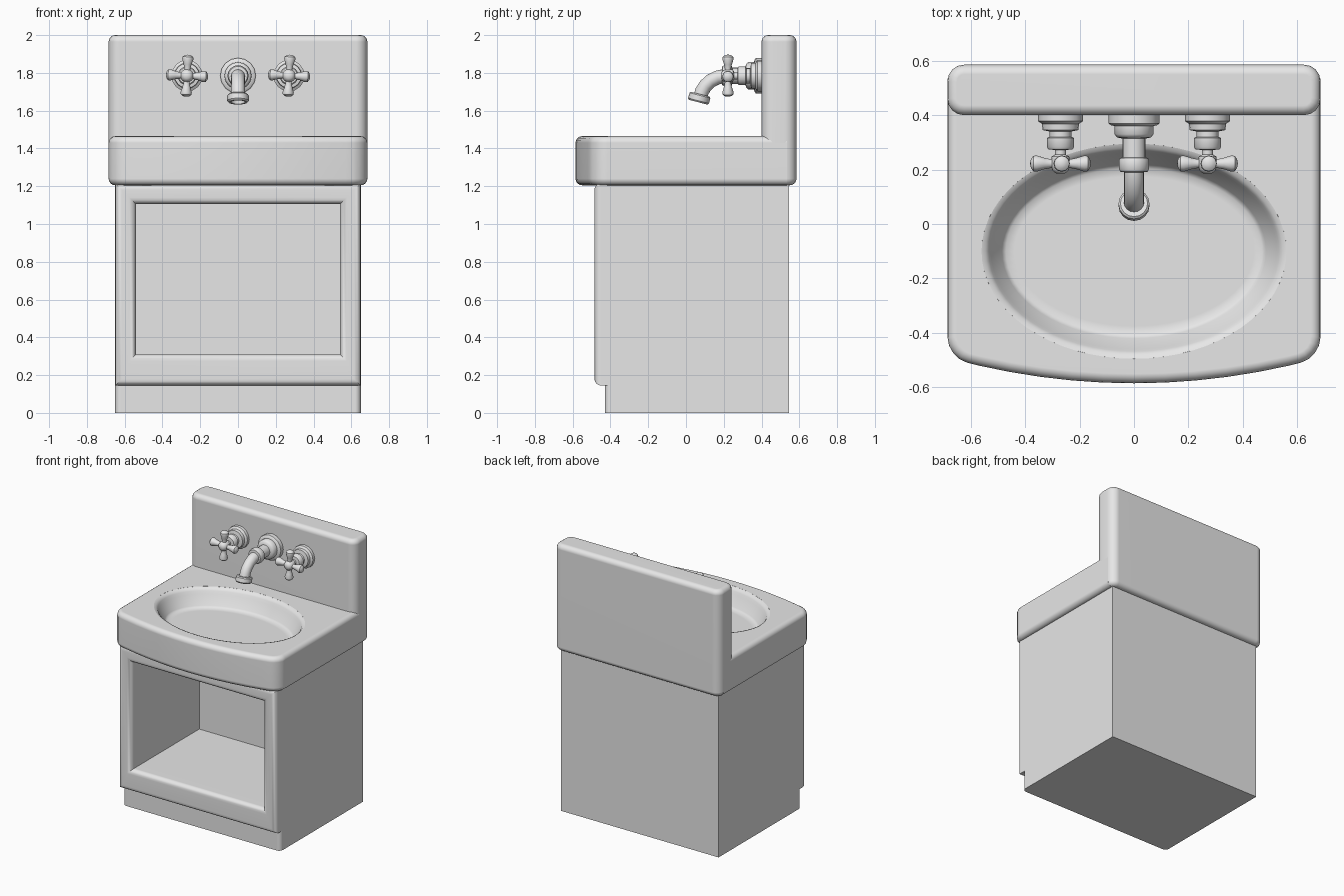
import bpy, bmesh, math
from mathutils import Matrix, Vector

if "Cube" in bpy.data.objects:
    bpy.data.objects.remove(bpy.data.objects["Cube"])

GREY = (0.8, 0.8, 0.8, 1)
mat = bpy.data.materials.new("plain grey")
mat.use_nodes = True
mat.diffuse_color = GREY
mat.node_tree.nodes["Principled BSDF"].inputs["Base Color"].default_value = GREY


def finish(name, bm, weighted=False):
    bmesh.ops.recalc_face_normals(bm, faces=bm.faces)
    mesh = bpy.data.meshes.new(name)
    bm.to_mesh(mesh)
    bm.free()
    mesh.materials.append(mat)
    ob = bpy.data.objects.new(name, mesh)
    bpy.context.collection.objects.link(ob)
    activate(ob)
    bpy.ops.object.shade_smooth_by_angle(angle=math.radians(40))
    if weighted:
        ob.modifiers.new("even shading", "WEIGHTED_NORMAL").keep_sharp = True
    return ob


def activate(ob):
    bpy.ops.object.select_all(action="DESELECT")
    ob.select_set(True)
    bpy.context.view_layer.objects.active = ob


def bevel(bm, edges, size, segments=4):
    bmesh.ops.bevel(bm, geom=edges, offset=size, segments=segments,
                    profile=0.5, affect="EDGES", clamp_overlap=True)


def rounded_prism(name, outline, z0, z1, corner, edge, back_round=True, weighted=True):
    """Upright prism with rounded corners, then rounded top and bottom rims."""
    bm = bmesh.new()
    base = bm.faces.new([bm.verts.new((x, y, z0)) for x, y in outline])
    back = max(y for x, y in outline) - 0.001
    top = bmesh.ops.extrude_face_region(bm, geom=[base])["geom"]
    bmesh.ops.translate(bm, vec=(0, 0, z1 - z0),
                        verts=[v for v in top if isinstance(v, bmesh.types.BMVert)])
    bmesh.ops.recalc_face_normals(bm, faces=bm.faces)
    upright = [e for e in bm.edges
               if abs(e.verts[0].co.z - e.verts[1].co.z) > 0.01
               and e.calc_face_angle() > 0.6
               and (back_round or e.verts[0].co.y < back)]
    bevel(bm, upright, corner)
    if edge:
        rims = [e for e in bm.edges
                if abs(e.verts[0].co.z - e.verts[1].co.z) < 0.001
                and (back_round or min(v.co.y for v in e.verts) < back)]
        bevel(bm, rims, edge)
    return finish(name, bm, weighted)


def rings_mesh(rings):
    """Skin a stack of closed rings and cap both ends."""
    bm = bmesh.new()
    loops = [[bm.verts.new(p) for p in ring] for ring in rings]
    n = len(loops[0])
    for a, b in zip(loops, loops[1:]):
        for i in range(n):
            j = (i + 1) % n
            bm.faces.new((a[i], a[j], b[j], b[i]))
    bm.faces.new(loops[0])
    bm.faces.new(loops[-1])
    return bm


def ellipse(rx, ry, z, n):
    steps = [math.tau * i / n for i in range(n)]
    return [Vector((rx * math.cos(a), ry * math.sin(a), z)) for a in steps]


def lathe(name, profile, matrix, n=16):
    bm = rings_mesh([ellipse(r, r, t, n) for r, t in profile])
    bm.transform(matrix)
    return finish(name, bm)


def box_outline(x, y0, y1):
    return [(-x, y0), (x, y0), (x, y1), (-x, y1)]


# Cabinet plinth
rounded_prism("plinth", box_outline(0.65, -0.43, 0.545), 0, 0.2, 0.03, 0, False)

# Cabinet body with an open compartment at the front
bm = bmesh.new()
bmesh.ops.create_cube(bm, size=1)
for v in bm.verts:
    v.co = (v.co.x * 1.3, 0.03 + v.co.y * 1.03, 0.68 + v.co.z * 1.07)
front = min(bm.faces, key=lambda f: f.calc_center_median().y)
outer = list(front.edges)
bmesh.ops.inset_individual(bm, faces=[front], thickness=0.1)
for v in front.verts:
    v.co.x = math.copysign(0.54, v.co.x)
    v.co.z = 1.105 if v.co.z > 0.7 else 0.31
rim = list(front.edges)
new = bmesh.ops.extrude_discrete_faces(bm, faces=[front])["faces"][0]
bmesh.ops.translate(bm, vec=(0, 0.8, 0), verts=new.verts)
bmesh.ops.remove_doubles(bm, verts=bm.verts, dist=0.0001)
front_y = -0.485
edges = [e for e in bm.edges if all(abs(v.co.y - front_y) < 0.001 for v in e.verts)]
ring = [e for e in edges
        if all(abs(v.co.x) > 0.64 for v in e.verts) or all(abs(v.co.x) < 0.55 for v in e.verts)]
bevel(bm, ring, 0.035)
finish("cabinet", bm, True)

# Basin slab with a bowed front
BOW = 12
bow = [(0.685 * (2 * i / BOW - 1), 0) for i in range(BOW + 1)]
bow = [(x, -0.585 + 0.2 * x * x) for x, _ in bow]
slab = rounded_prism("basin_slab", bow + [(0.685, 0.535), (-0.685, 0.535)],
                     1.205, 1.465, 0.075, 0.035, False, False)

# Oval bowl cut into the slab
bowl = [(0.565, 1.5), (0.56, 1.4645), (0.545, 1.459), (0.533, 1.445), (0.525, 1.425),
        (0.485, 1.355), (0.47, 1.343), (0.44, 1.338)]
bm = rings_mesh([ellipse(r, r - 0.165, z, 64) for r, z in bowl])
bmesh.ops.translate(bm, vec=(0, -0.1, 0), verts=bm.verts)
cutter = finish("bowl_cutter", bm)
cutter.hide_render = True
cut = slab.modifiers.new("bowl", "BOOLEAN")
cut.operation = "DIFFERENCE"
cut.solver = "EXACT"
cut.object = cutter
activate(slab)
bpy.ops.object.modifier_apply(modifier=cut.name)
bpy.data.objects.remove(cutter)
bpy.ops.object.shade_smooth_by_angle(angle=math.radians(40))
slab.modifiers.new("even shading", "WEIGHTED_NORMAL").keep_sharp = True

# Splashback
rounded_prism("splashback", box_outline(0.685, 0.4, 0.585), 1.205, 2.0, 0.06, 0.035)

# Tap fittings, turned outward from the wall
TAP_Z = 1.785


def wall_mount(x):
    return Matrix.Translation((x, 0.4, TAP_Z)) @ Matrix.Rotation(math.pi / 2, 4, "X")


lathe("spout_mount", [(0.094, -0.02), (0.094, 0.03), (0.085, 0.037), (0.072, 0.04),
                      (0.072, 0.07), (0.062, 0.082), (0.043, 0.086), (0.043, 0.155),
                      (0.052, 0.158), (0.056, 0.168), (0.056, 0.195), (0.05, 0.208),
                      (0.036, 0.21)], wall_mount(0))

stem = [(0.083, -0.02), (0.083, 0.022), (0.068, 0.032), (0.066, 0.055), (0.04, 0.06),
        (0.04, 0.08), (0.05, 0.084), (0.05, 0.118), (0.044, 0.126), (0.02, 0.128),
        (0.02, 0.145), (0.032, 0.152), (0.036, 0.18), (0.03, 0.203), (0.015, 0.215)]
arm = [(0.016, 0.0), (0.016, 0.035), (0.021, 0.06), (0.03, 0.088), (0.028, 0.1),
       (0.018, 0.108), (0.006, 0.111)]
for side, x in (("left", 0.27), ("right", -0.27)):
    lathe(side + "_tap_stem", stem, wall_mount(x))
    for k in range(4):
        turn = Matrix.Rotation(k * math.pi / 2 + 0.05, 4, "Y")
        lathe(f"{side}_handle_arm_{k + 1}", arm,
              Matrix.Translation((x, 0.222, TAP_Z)) @ turn, 12)

# Curved spout swept along a path
path = [(0.25, 1.785), (0.2, 1.783), (0.165, 1.775), (0.13, 1.757),
        (0.103, 1.732), (0.085, 1.703), (0.075, 1.67)]
pts = [Vector((0, y, z)) for y, z in path]
rings = []
for i, p in enumerate(pts):
    along = pts[min(i + 1, len(pts) - 1)] - pts[max(i - 1, 0)]
    rot = along.to_track_quat("Z", "X")
    rings.append([p + rot @ q for q in ellipse(0.037, 0.037, 0, 16)])
finish("spout", rings_mesh(rings))

# Spout nozzle with a recessed mouth
aim = Vector((0, -0.25, -0.97)).to_track_quat("Z", "X").to_matrix().to_4x4()
lathe("spout_nozzle", [(0.035, -0.022), (0.05, -0.022), (0.057, -0.015), (0.057, 0.014),
                       (0.05, 0.022), (0.038, 0.022), (0.034, 0.0)],
      Matrix.Translation((0, 0.07, 1.666)) @ aim)
